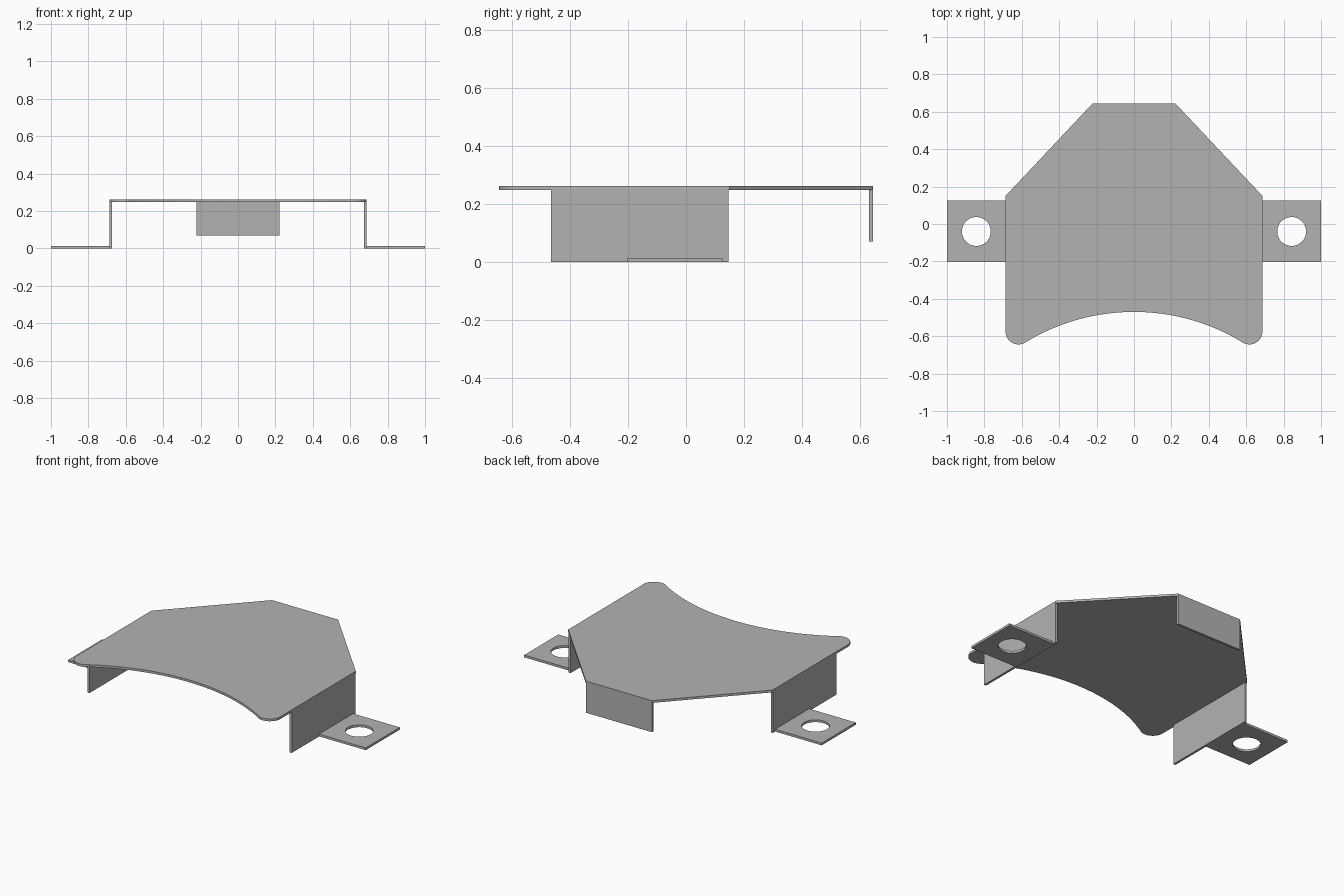
import bpy, bmesh, math
from mathutils import Vector

cube = bpy.data.objects.get("Cube")
if cube:
    bpy.data.objects.remove(cube, do_unlink=True)

# Single sheet-metal grey
grey = bpy.data.materials.new("sheet_metal_grey")
grey.use_nodes = True
COLOUR = (0.45, 0.45, 0.45, 1)
grey.diffuse_color = COLOUR
grey.node_tree.nodes["Principled BSDF"].inputs["Base Color"].default_value = COLOUR

T = 0.014          # sheet thickness
TOP = 0.262        # height of the top surface
HALF = 0.687       # half width of the cover
BACK = 0.644       # rear edge


def arc(cx, cy, r, start, end, n):
    """Points along an arc, angles in degrees, both ends included."""
    return [(cx + r * math.cos(math.radians(start + (end - start) * i / n)),
             cy + r * math.sin(math.radians(start + (end - start) * i / n)))
            for i in range(n + 1)]


def plate(name, loops, z0, z1):
    """Extrude an outline, with optional hole loops, from z0 up to z1."""
    bm = bmesh.new()
    for pts in loops:
        vs = [bm.verts.new((x, y, z0)) for x, y in pts]
        for i, v in enumerate(vs):
            bm.edges.new((v, vs[(i + 1) % len(vs)]))
    bmesh.ops.triangle_fill(bm, use_beauty=True, use_dissolve=False, edges=bm.edges[:])
    ext = bmesh.ops.extrude_face_region(bm, geom=bm.faces[:], use_keep_orig=True)
    bmesh.ops.translate(bm, vec=Vector((0, 0, z1 - z0)),
                        verts=[g for g in ext["geom"] if isinstance(g, bmesh.types.BMVert)])
    bmesh.ops.recalc_face_normals(bm, faces=bm.faces[:])
    me = bpy.data.meshes.new(name)
    bm.to_mesh(me)
    bm.free()
    me.materials.append(grey)
    me.shade_smooth()
    me.set_sharp_from_angle(angle=math.radians(30))
    ob = bpy.data.objects.new(name, me)
    bpy.context.collection.objects.link(ob)
    return ob


def rect(x0, x1, y0, y1):
    return [(x0, y0), (x1, y0), (x1, y1), (x0, y1)]


# Top cover: angled rear corners, rounded front lobes, concave front edge
R, r = 1.115, 0.07
sweep = 31.5
lobe_x, lobe_y = HALF - r, -BACK + r
right_half = [(0.222, BACK), (HALF, 0.15)] + arc(lobe_x, lobe_y, r, 0, -90 - sweep, 14)
left_half = [(-x, y) for x, y in reversed(right_half)]
front = arc(0, -0.47 - R, R, 90 - sweep, 90 + sweep, 48)[1:-1]
plate("top_cover", [right_half + front + left_half], TOP - T, TOP)

# Rear flange folded down
plate("rear_flange", [rect(-0.222, 0.222, BACK - T, BACK)], 0.07, TOP - T)

# Side walls and drilled mounting tabs
for side, s in (("left", 1), ("right", -1)):
    plate(side + "_wall", [rect(s * (HALF - T), s * HALF, -0.465, 0.147)], 0, TOP - T)
    hole = arc(s * 0.843, -0.04, 0.077, 0, 360, 48)[:-1]
    plate(side + "_mounting_tab", [rect(s * HALF, s, -0.202, 0.125), hole], 0, T)
